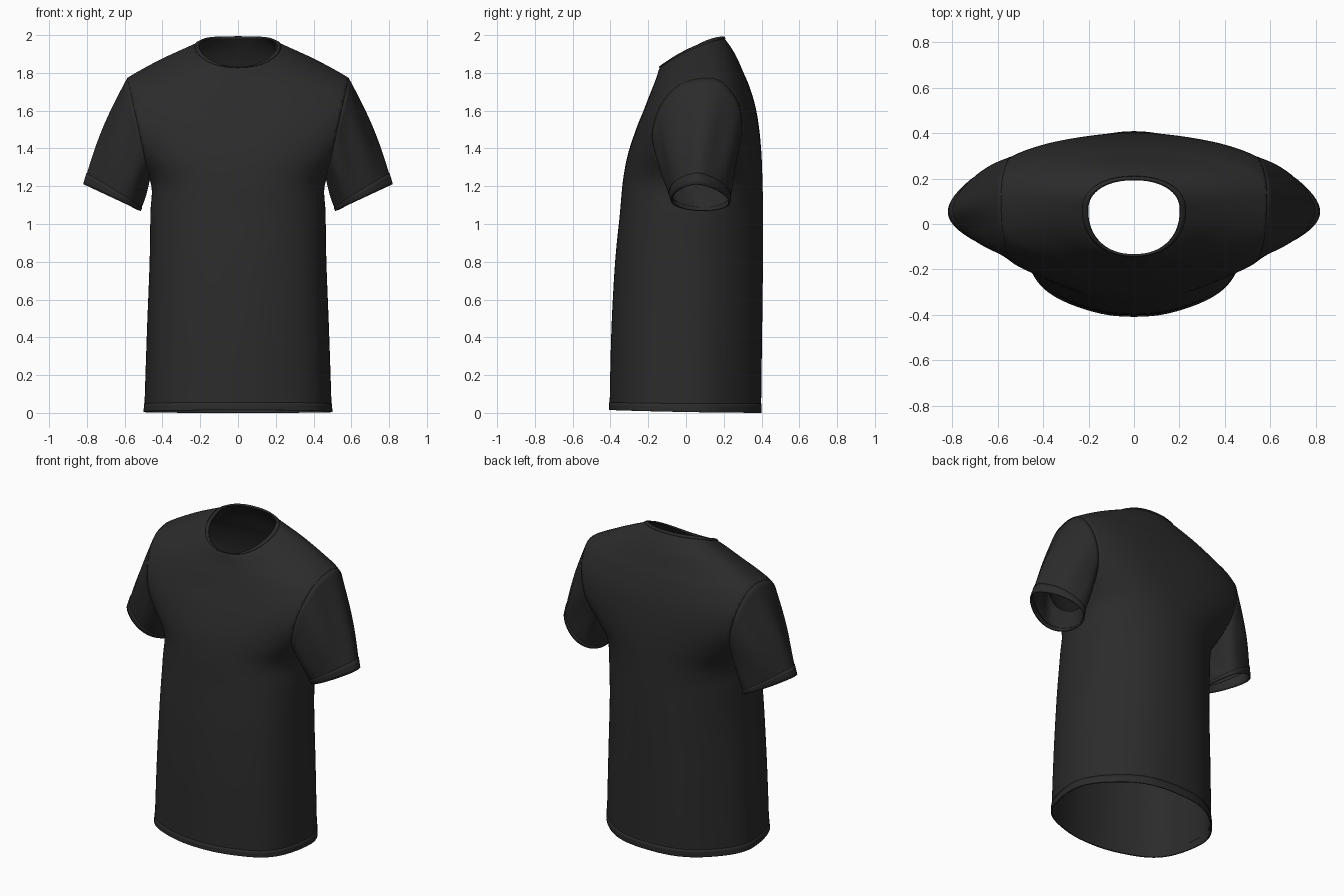
import bpy, bmesh, math
from mathutils import Vector

if "Cube" in bpy.data.objects:
    bpy.data.objects.remove(bpy.data.objects["Cube"])

black = bpy.data.materials.new("black_cotton")
black.diffuse_color = (0.024, 0.024, 0.025, 1)
black.use_nodes = True
black.node_tree.nodes["Principled BSDF"].inputs["Base Color"].default_value = black.diffuse_color

COLS, SUB, RIM = 112, 6, 72
# Torso rings from hem to neck:
# half width, front y, side y, back y, front z, side z, back z, roundness
RINGS = [
    (.496, -.402, .00, .400, .015, .005, .000, 2.35),
    (.493, -.400, .00, .402, .085, .08, .08, 2.35),
    (.481, -.392, .00, .406, .45, .45, .45, 2.35),
    (.468, -.374, .00, .409, .80, .80, .80, 2.35),
    (.464, -.350, .02, .409, 1.05, 1.05, 1.05, 2.35),
    (.463, -.335, .04, .405, 1.22, 1.22, 1.22, 2.4),
    (.560, -.310, .05, .400, 1.36, 1.36, 1.36, 2.45),
    (.665, -.265, .06, .388, 1.50, 1.50, 1.50, 2.55),
    (.690, -.225, .07, .368, 1.60, 1.63, 1.62, 2.55),
    (.640, -.190, .08, .335, 1.69, 1.73, 1.73, 2.4),
    (.560, -.170, .085, .305, 1.74, 1.787, 1.80, 2.3),
    (.420, -.155, .085, .270, 1.78, 1.86, 1.88, 2.2),
    (.290, -.146, .07, .235, 1.81, 1.915, 1.94, 2.2),
    (.203, -.138, .06, .197, 1.83, 1.945, 1.99, 2.2),
]


def smooth_rows(keys):
    """Catmull-Rom interpolation of the ring settings."""
    rows = []
    for i in range(len(keys) - 1):
        quad = [keys[max(i - 1, 0)], keys[i], keys[i + 1], keys[min(i + 2, len(keys) - 1)]]
        for k in range(SUB):
            t = k / SUB
            rows.append([.5 * (2 * b + (c - a) * t + (2 * a - 5 * b + 4 * c - d) * t * t
                               + (3 * b - a - 3 * c + d) * t ** 3) for a, b, c, d in zip(*quad)])
    return rows + [list(keys[-1])]


def ring(row, off=0.0, lift=0.0):
    """One closed ring of the torso, rounder at the lower back, with soft folds."""
    w, yf, ys, yb, zf, zs, zb, n_front = row
    n_back = n_front - .35 * max(0, min(1, (1.4 - zs) / .3))
    pts = []
    for j in range(COLS):
        a = 2 * math.pi * j / COLS
        s, c = math.sin(a), math.cos(a)
        n = n_back if c > 0 else n_front
        x = (w + off) * math.copysign(abs(s) ** (2 / n), s)
        e = math.copysign(abs(c) ** (2 / n), c)
        y = ys + e * ((yb + off - ys) if c > 0 else (ys - yf + off))
        z = zs + (zb - zf) / 2 * e + ((zb + zf) / 2 - zs) * e * e + lift
        fold = 1 - .009 * math.cos(7 * a) * max(0, min(1, 1.2 - zs))
        pts.append(Vector((x * fold, y * fold, z)))
    return pts


def loft(rings):
    """Skin a list of closed rings into a bmesh tube."""
    bm = bmesh.new()
    vs = [[bm.verts.new(p) for p in r] for r in rings]
    n = len(rings[0])
    for lo, hi in zip(vs, vs[1:]):
        for j in range(n):
            bm.faces.new((lo[j], lo[(j + 1) % n], hi[(j + 1) % n], hi[j]))
    return bm


def resample(loop, count):
    """Evenly spaced points along a closed loop."""
    loop = loop + [loop[0]]
    dist = [0]
    for p, q in zip(loop, loop[1:]):
        dist.append(dist[-1] + (q - p).length)
    out, k = [], 0
    for i in range(count):
        d = dist[-1] * i / count
        while dist[k + 1] <= d:
            k += 1
        out.append(loop[k].lerp(loop[k + 1], (d - dist[k]) / (dist[k + 1] - dist[k])))
    return out


def finish(bm, name, thick=.006):
    bmesh.ops.recalc_face_normals(bm, faces=bm.faces)
    me = bpy.data.meshes.new(name)
    bm.to_mesh(me)
    bm.free()
    me.materials.append(black)
    ob = bpy.data.objects.new(name, me)
    bpy.context.collection.objects.link(ob)
    bpy.context.view_layer.objects.active = ob
    ob.select_set(True)
    bpy.ops.object.shade_smooth_by_angle(angle=math.radians(50))
    ob.select_set(False)
    mod = ob.modifiers.new("cloth_thickness", 'SOLIDIFY')
    mod.thickness, mod.offset = thick, -1


rows = smooth_rows(RINGS)
torso = loft([ring(r) for r in rows])

# Cut both armholes with slanted planes and remember their rims
rims = {}
for side in (1, -1):
    co = Vector((.585 * side, 0, 1.77))
    no = Vector((.55 * side, 0, -.12)).normalized()
    faces = [f for f in torso.faces
             if f.calc_center_median().z > 1.2201 and f.calc_center_median().x * side > 0]
    geom = set(faces)
    for f in faces:
        geom.update(f.verts)
        geom.update(f.edges)
    bmesh.ops.bisect_plane(torso, geom=list(geom), dist=1e-5, plane_co=co, plane_no=no)
    gone = [f for f in torso.faces if f.calc_center_median().z > 1.2201
            and (f.calc_center_median() - co).dot(no) > 1e-5]
    bmesh.ops.delete(torso, geom=gone, context='FACES')
    rims[side] = [v.co.copy() for v in torso.verts
                  if v.is_boundary and abs((v.co - co).dot(no)) < 1e-4 and 1.1 < v.co.z < 1.85]
finish(torso, "torso")

# Hem band and neck rib
finish(loft([ring(r, .003) for r in rows[:6]]), "hem_band", .009)
finish(loft([ring(r, .004, .004) for r in rows[-3:]]), "neck_rib", .010)

# Sleeves run from the armhole rim to a tilted, teardrop-shaped cuff
for side, label in ((1, "left"), (-1, "right")):
    rim = rims[side]
    ys, zs = [p.y for p in rim], [p.z for p in rim]
    cy, cz = (min(ys) + max(ys)) / 2, (min(zs) + max(zs)) / 2
    rim.sort(key=lambda p: math.atan2(p.y - cy, p.z - cz))
    top = max(range(len(rim)), key=lambda i: rim[i].z)
    rim = resample(rim[top:] + rim[:top], RIM)

    def sleeve_ring(t, off=0.0):
        pts = []
        for i, p in enumerate(rim):
            a = 2 * math.pi * i / RIM
            s, c = math.sin(a), math.cos(a)
            rad = Vector((.15 * side * c, .148 * s * (1 - .3 * c), .07 * c))
            q = Vector((.667 * side, .072 - .018 * c, 1.14)) + rad
            swell = math.sin(math.pi * t) * (.007 * (1 + c) + .006 * math.cos(6 * a))
            pts.append(p.lerp(q, t) + rad.normalized() * (swell + off))
        return pts

    finish(loft([sleeve_ring(k / 16) for k in range(17)]), label + "_sleeve")
    finish(loft([sleeve_ring(.9 + .1 * k / 3, .003) for k in range(4)]), label + "_cuff", .009)
